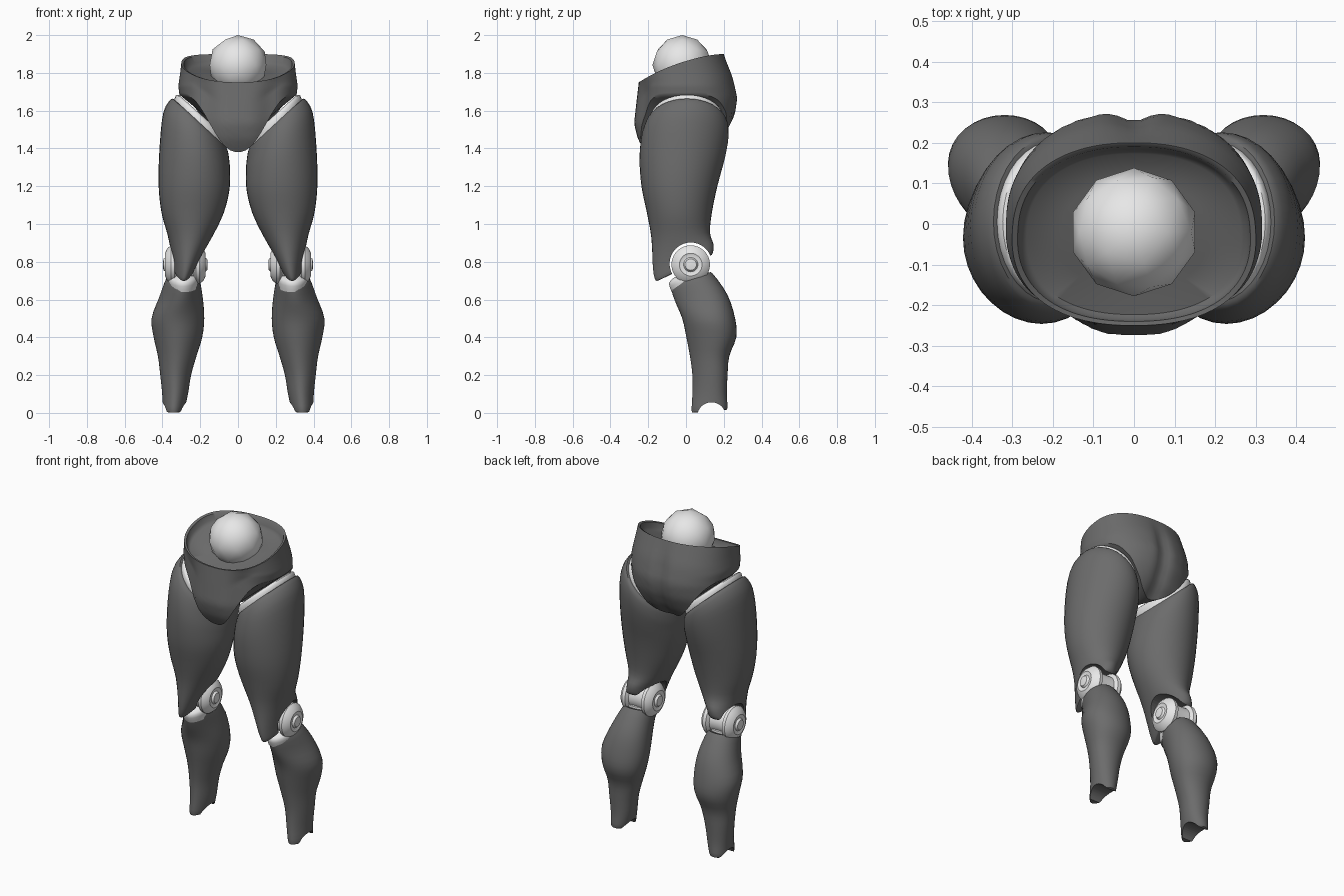
import bpy, bmesh, math
from mathutils import Matrix

if "Cube" in bpy.data.objects:
    bpy.data.objects.remove(bpy.data.objects["Cube"])


def material(name, v):
    m = bpy.data.materials.new(name)
    m.diffuse_color = (v, v, v, 1)
    m.use_nodes = True
    m.node_tree.nodes["Principled BSDF"].inputs["Base Color"].default_value = m.diffuse_color
    return m


DARK = material("dark grey shell", 0.15)
LIGHT = material("light grey joint", 0.8)


def finish(name, bm, mat, angle=40):
    bmesh.ops.recalc_face_normals(bm, faces=bm.faces)
    me = bpy.data.meshes.new(name)
    bm.to_mesh(me)
    bm.free()
    me.materials.append(mat)
    ob = bpy.data.objects.new(name, me)
    bpy.context.collection.objects.link(ob)
    smooth(ob, angle)
    return ob


def smooth(ob, angle=40):
    bpy.ops.object.select_all(action='DESELECT')
    ob.select_set(True)
    bpy.context.view_layer.objects.active = ob
    bpy.ops.object.shade_smooth_by_angle(angle=math.radians(angle))


def skin(bm, rings):
    """Join closed rings of points with quads and cap both ends."""
    vs = [[bm.verts.new(p) for p in r] for r in rings]
    n = len(vs[0])
    for a, b in zip(vs, vs[1:]):
        for i in range(n):
            j = (i + 1) % n
            bm.faces.new((a[i], a[j], b[j], b[i]))
    bm.faces.new(vs[0])
    bm.faces.new(vs[-1])


def refine(rows, k=3):
    """Catmull-Rom rows between the given ones."""
    out = []
    for i in range(len(rows) - 1):
        p = [rows[max(0, min(len(rows) - 1, i + d))] for d in (-1, 0, 1, 2)]
        for s in range(k):
            t = s / k
            out.append([0.5 * (2 * b + (c - a) * t + (2 * a - 5 * b + 4 * c - d) * t * t
                               + (3 * b - a - 3 * c + d) * t ** 3) for a, b, c, d in zip(*p)])
    return out + [list(rows[-1])]


def loft(name, rows, mat, side, n=36):
    """Rows: centre x, centre y, radius x, radius y, z, slope in x, slope in y, front taper."""
    rings = []
    for cx, cy, rx, ry, z, slx, sly, tp in refine(rows):
        ring = []
        for i in range(n):
            a = 2 * math.pi * i / n
            c, s = math.cos(a), math.sin(a)
            dx, dy = rx * c * (1 + tp * s), ry * s
            ring.append((side * (cx + dx), cy + dy, z + slx * dx + sly * dy))
        rings.append(ring)
    bm = bmesh.new()
    skin(bm, rings)
    return finish(name, bm, mat)


def cut_round(ob, x, y, z, r):
    """Cut a round arch running sideways through a part."""
    bpy.ops.mesh.primitive_cylinder_add(vertices=40, radius=r, depth=0.6, location=(x, y, z),
                                        rotation=(0, math.pi / 2, 0))
    cutter = bpy.context.object
    cutter.hide_render = True
    mod = ob.modifiers.new("arch", 'BOOLEAN')
    mod.object, mod.operation, mod.solver = cutter, 'DIFFERENCE', 'EXACT'
    bpy.context.view_layer.objects.active = ob
    bpy.ops.object.modifier_apply(modifier=mod.name)
    bpy.data.objects.remove(cutter)
    smooth(ob)


def interp(table, v):
    """Piecewise linear lookup, table sorted by falling key."""
    if v >= table[0][0]:
        return table[0][1]
    for (a, x), (b, y) in zip(table, table[1:]):
        if v >= b:
            return x + (y - x) * (a - v) / (a - b)
    return table[-1][1]


def power(v, e):
    return math.copysign(abs(v) ** e, v)


# Pelvis: sloping dish rim, flared hips, leg cutouts, crotch and two rear cheeks
FRONT = [(1.75, .25), (1.65, .262), (1.53, .275), (1.45, .255), (1.38, .215)]
BACK = [(1.9, .2), (1.78, .25), (1.67, .277), (1.58, .264), (1.48, .215), (1.4, .14)]
WIDE = [(1.9, .295), (1.8, .306), (1.73, .316), (1.68, .31)]


def pelvis_point(a, t):
    c, s = math.cos(a), math.sin(a)
    c9, s9 = power(c, .88), power(s, .88)
    ry = -.025 + .225 * s9
    rim = 1.75 + (ry + .25) / 3 + .03 * (1 - s * s)
    low = 1.685 - (.305 * abs(s) ** 6.5 if s < 0 else .27 * s ** 4)
    z = rim + (low - rim) * t
    x = interp(WIDE, z) * c9
    blend = min(1, t * 3)
    if s < 0:
        y = s9 * interp(FRONT, z) + .022 * blend * math.exp(-((abs(x) - .17) / .06) ** 2) * -s
    else:
        y = s9 * (interp(BACK, z) - .022 * blend * math.exp(-(x / .04) ** 2))
    y += -.025 * (1 - abs(s9)) * (1 - t)
    return x, y, z


N = 96
angles = [2 * math.pi * (i + .5) / N for i in range(N)]
rings = []
for k, drop in ((.3, .055), (.6, .055), (.88, .05), (.93, .035), (.955, .004)):
    ring = []
    for a in angles:
        x, y, z = pelvis_point(a, 0)
        x, y = x * k, -.025 + (y + .025) * k
        ring.append((x, y, 1.75 + (y + .25) / 3 + .03 * math.cos(a) ** 2 * k - drop))
    rings.append(ring)
for i in range(15):
    rings.append([pelvis_point(a, i / 14) for a in angles])
for k in (.95, .8, .6, .4, .2, .05):
    ring = []
    for a in angles:
        x, y, z = pelvis_point(a, 1)
        ring.append((x * k, y * k, 1.43 + (z - 1.43) * k))
    rings.append(ring)
bm = bmesh.new()
skin(bm, rings)
finish("pelvis", bm, DARK, 50)

# Waist ball
bm = bmesh.new()
bmesh.ops.create_icosphere(bm, subdivisions=2, radius=.158,
                           matrix=Matrix.Translation((0, -.02, 1.842)))
finish("waist_ball", bm, LIGHT)

THIGH = [
    (.205, .005, .130, .190, 1.54, .90, 0, 0),
    (.205, .005, .150, .215, 1.525, .90, 0, 0),
    (.220, -.005, .175, .230, 1.46, .75, 0, 0),
    (.228, -.020, .186, .226, 1.35, .40, 0, 0),
    (.233, -.035, .188, .201, 1.20, .10, 0, 0),
    (.240, -.035, .165, .172, 1.06, 0, 0, 0),
    (.252, -.028, .120, .155, .94, 0, .1, .05),
    (.274, -.015, .078, .160, .83, 0, .4, .2),
    (.286, -.010, .064, .152, .775, 0, .47, .32),
    (.286, -.010, .052, .135, .765, 0, .47, .3),
]
SHIN = [
    (.292, .028, .070, .095, .715, 0, .28, .2),
    (.292, .030, .086, .112, .705, 0, .28, .2),
    (.302, .080, .112, .140, .61, 0, .1, .25),
    (.318, .120, .138, .140, .50, 0, 0, .15),
    (.318, .134, .127, .132, .40, 0, 0, .15),
    (.322, .125, .100, .104, .30, 0, 0, .2),
    (.330, .127, .080, .093, .20, 0, 0, .2),
    (.333, .125, .067, .091, .10, 0, 0, .2),
    (.340, .125, .056, .095, .02, 0, .08, .15),
    (.340, .125, .046, .085, .008, 0, .08, .15),
]
HIP_PLUG = [
    (.208, .005, .138, .198, 1.50, .90, 0, 0),
    (.192, .005, .138, .196, 1.555, .90, 0, 0),
    (.186, .005, .125, .180, 1.57, .90, 0, 0),
]
COLLAR = [
    (.290, .010, .072, .085, .66, 0, .25, .1),
    (.290, .010, .080, .100, .715, 0, .28, .1),
    (.290, .020, .068, .080, .735, 0, .2, .1),
]
# Half profile of the knee hinge: distance from middle, radius
HINGE = [(0, .078), (.045, .08), (.056, .1), (.076, .102), (.095, .086), (.108, .06),
         (.104, .05), (.104, .038), (.116, .03), (.118, .008)]

for side, word in ((1, "right"), (-1, "left")):
    # Leg shells with round arches at the knee and ankle
    thigh = loft(word + "_thigh", THIGH, DARK, side)
    cut_round(thigh, side * .28, .025, .79, .112)
    shin = loft(word + "_shin", SHIN, DARK, side)
    cut_round(shin, side * .34, .135, -.02, .076)
    # Joints
    loft(word + "_hip_plug", HIP_PLUG, LIGHT, side)
    loft(word + "_knee_collar", COLLAR, LIGHT, side)
    profile = [(-d, r) for d, r in reversed(HINGE[1:])] + HINGE
    bm = bmesh.new()
    skin(bm, [[(side * .279 + d, .025 + r * math.cos(2 * math.pi * i / 32),
                .785 + r * math.sin(2 * math.pi * i / 32)) for i in range(32)]
              for d, r in profile])
    finish(word + "_knee_hinge", bm, LIGHT)
